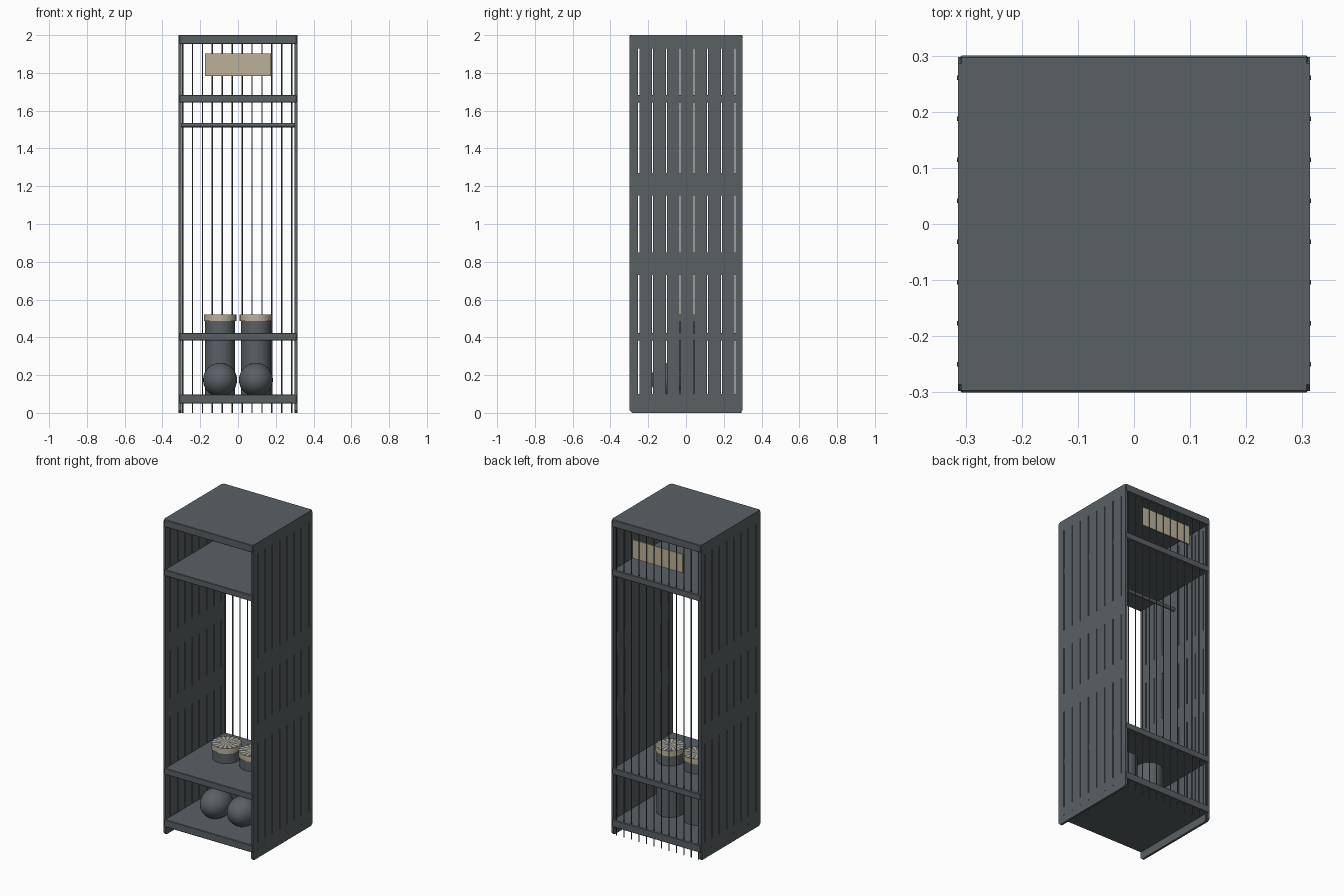
import bpy, bmesh, math

cube = bpy.data.objects.get("Cube")
if cube:
    bpy.data.objects.remove(cube, do_unlink=True)


def material(name, color):
    m = bpy.data.materials.new(name)
    m.use_nodes = True
    m.diffuse_color = (*color, 1)
    m.node_tree.nodes["Principled BSDF"].inputs["Base Color"].default_value = (*color, 1)
    return m


STEEL = material("slate grey", (0.10, 0.117, 0.127))
BEIGE = material("beige", (0.50, 0.44, 0.32))


def finish(name, bm, mats, smooth=False):
    bmesh.ops.recalc_face_normals(bm, faces=bm.faces)
    mesh = bpy.data.meshes.new(name)
    bm.to_mesh(mesh)
    bm.free()
    for m in mats:
        mesh.materials.append(m)
    ob = bpy.data.objects.new(name, mesh)
    bpy.context.collection.objects.link(ob)
    if smooth:
        bpy.ops.object.select_all(action='DESELECT')
        ob.select_set(True)
        bpy.context.view_layer.objects.active = ob
        bpy.ops.object.shade_smooth_by_angle()
    return ob


def box(name, center, size, mat, bevel=0.0):
    bm = bmesh.new()
    bmesh.ops.create_cube(bm, size=1)
    bmesh.ops.scale(bm, vec=size, verts=bm.verts)
    bmesh.ops.translate(bm, vec=center, verts=bm.verts)
    if bevel:
        bmesh.ops.bevel(bm, geom=bm.edges[:], offset=bevel, segments=1, affect='EDGES')
    return finish(name, bm, [mat])


def cylinder(name, center, radius, depth, mats, sides=32, axis='Z'):
    bm = bmesh.new()
    bmesh.ops.create_cone(bm, cap_ends=True, cap_tris=True, segments=sides,
                          radius1=radius, radius2=radius, depth=depth)
    ob = finish(name, bm, mats, smooth=True)
    ob.location = center
    if axis == 'X':
        ob.rotation_euler.y = math.pi / 2
    return ob


# Slotted side panels, with clipped corners
SLOT = 0.006
slots = [-0.25 + 0.0729 * i for i in range(8)]
ys = sorted([-0.298, -0.286, 0.286, 0.298]
            + [y + s * SLOT / 2 for y in slots for s in (-1, 1)])
zs = [0, 0.012, 0.10, 0.73, 0.85, 1.15, 1.27, 1.93, 1.988, 2]


def side_panel(name, side):
    bm = bmesh.new()
    grid = [[bm.verts.new((side * 0.307, y, z)) for z in zs] for y in ys]
    last_y, last_z = len(ys) - 2, len(zs) - 2
    for i in range(last_y + 1):
        for j in range(last_z + 1):
            y_mid = (ys[i] + ys[i + 1]) / 2
            in_slot = any(abs(y_mid - y) < SLOT / 2 for y in slots)
            if in_slot and j in (2, 4, 6):
                continue
            cell = [(i, j), (i + 1, j), (i + 1, j + 1), (i, j + 1)]
            if i in (0, last_y) and j in (0, last_z):
                cell.remove((0 if i == 0 else i + 1, 0 if j == 0 else j + 1))
            bm.faces.new([grid[a][b] for a, b in cell])
    bmesh.ops.delete(bm, geom=[v for v in bm.verts if not v.link_faces], context='VERTS')
    ob = finish(name, bm, [STEEL])
    solid = ob.modifiers.new("thickness", 'SOLIDIFY')
    solid.thickness = 0.014
    solid.offset = 0


for label, side in (("left", 1), ("right", -1)):
    side_panel(label + "_side_panel", side)
    # Small rivets along the foot of each panel
    for y in slots:
        cylinder(label + "_rivet", (side * 0.314, y, 0.05), 0.004, 0.003,
                 [STEEL], sides=8, axis='X')

# Shelves and lid
for name, low, high in (("bottom_shelf", 0.05, 0.097), ("boot_shelf", 0.383, 0.423),
                        ("hat_shelf", 1.643, 1.683), ("lid", 1.953, 2.0)):
    box(name, (0, 0, (low + high) / 2), (0.62, 0.6, high - low), STEEL, 0.003)

# Wire back
for i in range(12):
    cylinder("back_wire", (-0.293 + 0.0525 * i, 0.29, 1.0), 0.0035, 2.0, [STEEL], sides=8)

# Hanging rail and name plate
cylinder("hanging_rail", (0, 0, 1.523), 0.011, 0.61, [STEEL], sides=16, axis='X')
box("back_plate", (0, 0.281, 1.843), (0.35, 0.009, 0.118), BEIGE)


# Pair of boots standing through the lower shelf
for label, side in (("left", 1), ("right", -1)):
    x = side * 0.095
    cylinder(label + "_boot_shaft", (x, 0.02, 0.305), 0.08, 0.42, [STEEL])

    cuff = cylinder(label + "_boot_cuff", (x, 0.02, 0.504), 0.086, 0.034, [BEIGE, STEEL])
    tops = [p for p in cuff.data.polygons if p.normal.z > 0.9]
    tops.sort(key=lambda p: math.atan2(p.center.y, p.center.x))
    for i, p in enumerate(tops):
        p.material_index = i % 2

    bm = bmesh.new()
    bmesh.ops.create_uvsphere(bm, u_segments=32, v_segments=16, radius=0.09)
    toe = finish(label + "_boot_toe", bm, [STEEL], smooth=True)
    toe.location = (x, -0.08, 0.175)
    toe.scale = (1, 1.2, 1)
